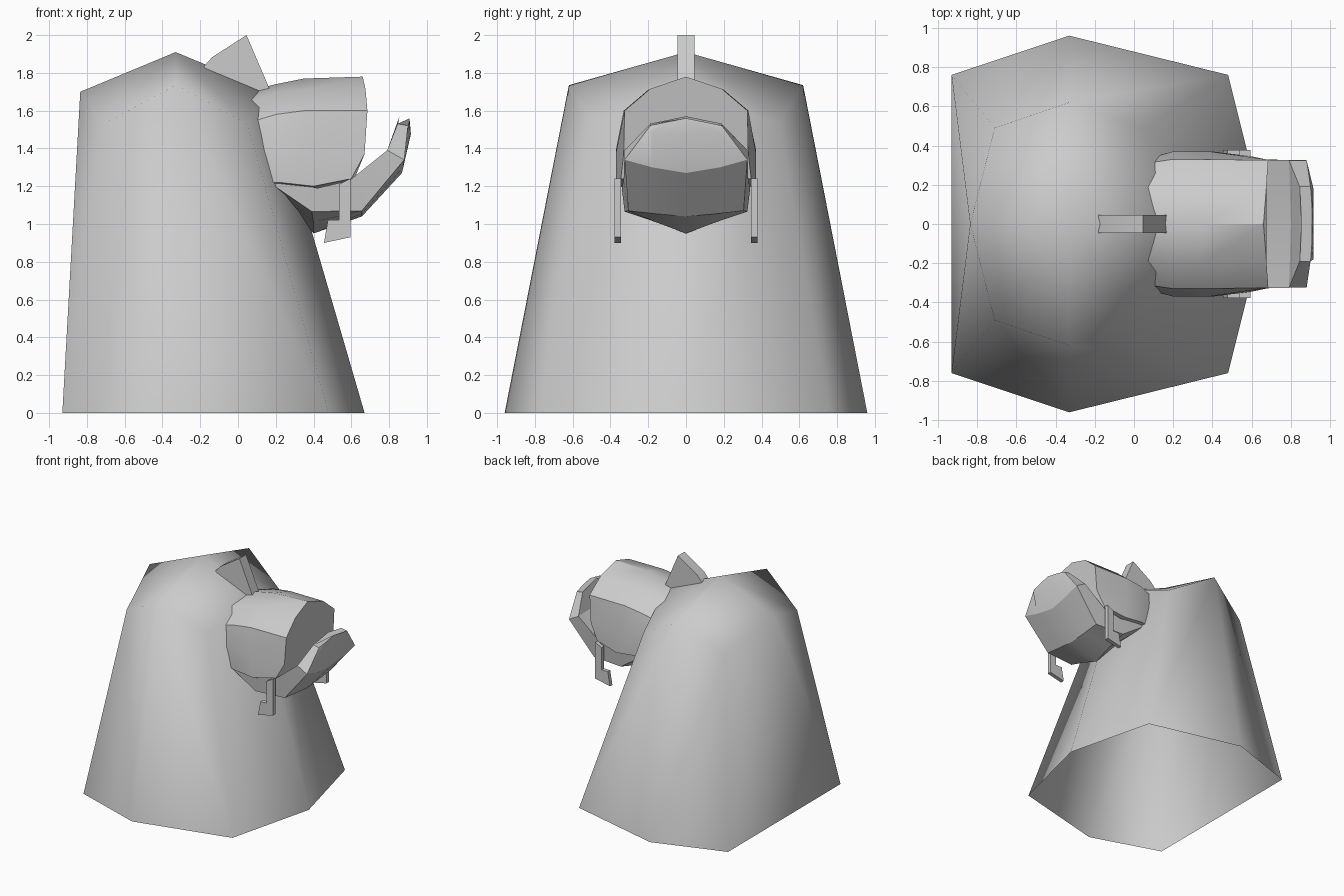
import bpy, bmesh, math

cube = bpy.data.objects.get("Cube")
if cube:
    bpy.data.objects.remove(cube, do_unlink=True)

grey = bpy.data.materials.new("plain grey")
grey.use_nodes = True
COLOUR = (0.6, 0.6, 0.6, 1)
grey.diffuse_color = COLOUR
grey.node_tree.nodes["Principled BSDF"].inputs["Base Color"].default_value = COLOUR


def finish(name, bm, angle):
    """Turn a bmesh into a named, smooth-shaded object."""
    bmesh.ops.recalc_face_normals(bm, faces=bm.faces)
    mesh = bpy.data.meshes.new(name)
    bm.to_mesh(mesh)
    bm.free()
    mesh.materials.append(grey)
    obj = bpy.data.objects.new(name, mesh)
    bpy.context.collection.objects.link(obj)
    bpy.ops.object.select_all(action='DESELECT')
    obj.select_set(True)
    bpy.context.view_layer.objects.active = obj
    bpy.ops.object.shade_smooth_by_angle(angle=math.radians(angle))
    return obj


def mirrored(half):
    """Complete a half section that starts and ends on the centre plane."""
    return half + [(x, -y, z) for x, y, z in reversed(half[1:-1])]


def loft(name, halves, angle=30):
    bm = bmesh.new()
    rings = [[bm.verts.new(p) for p in mirrored(h)] for h in halves]
    n = len(rings[0])
    for a, b in zip(rings, rings[1:]):
        for i in range(n):
            j = (i + 1) % n
            bm.faces.new((a[i], a[j], b[j], b[i]))
    bm.faces.new(rings[0])
    bm.faces.new(rings[-1])
    return finish(name, bm, angle)


def plate(name, outline, y0, y1):
    """Extrude an x-z outline sideways."""
    bm = bmesh.new()
    face = bm.faces.new([bm.verts.new((x, y0, z)) for x, z in outline])
    new = bmesh.ops.extrude_face_region(bm, geom=[face])["geom"]
    verts = [v for v in new if isinstance(v, bmesh.types.BMVert)]
    bmesh.ops.translate(bm, verts=verts, vec=(0, y1 - y0, 0))
    return finish(name, bm, 20)


# Hooded body: open seven-sided base rising to a faceted dome
bm = bmesh.new()
front = bm.verts.new((0.67, 0, 0))
back_top = bm.verts.new((-0.835, 0, 1.70))
front_top = bm.verts.new((0.175, 0, 1.70))
apex = bm.verts.new((-0.33, 0, 1.91))
for s in (1, -1):
    low = [front] + [bm.verts.new((x, s * y, 0)) for x, y in
                     ((0.48, 0.76), (-0.33, 0.96), (-0.93, 0.76))]
    top = [front_top] + [bm.verts.new((x, s * y, z)) for x, y, z in
                         ((0.05, 0.49, 1.53), (-0.33, 0.62, 1.735), (-0.71, 0.49, 1.53))]
    for i in range(3):
        bm.faces.new((low[i], low[i + 1], top[i + 1], top[i]))
        bm.faces.new((top[i], top[i + 1], apex))
    bm.faces.new((top[3], back_top, apex))
    bm.faces.new((low[3], back_top, top[3]))
    if s == 1:
        corner = low[3]
bm.faces.new((corner, low[3], back_top))
finish("body", bm, 180)

# Snout: barrel pushed into the body, with a slightly bulged end
loft("snout", [
    [(0, 0, 1.69), (0, 0.18, 1.64), (0, 0.30, 1.52), (0.05, 0.33, 1.38), (0.1, 0.33, 1.22), (0.1, 0, 1.15)],
    [(0.2, 0, 1.74), (0.2, 0.2, 1.69), (0.2, 0.33, 1.58), (0.2, 0.37, 1.40), (0.22, 0.37, 1.22), (0.2, 0, 1.15)],
    [(0.35, 0, 1.77), (0.35, 0.2, 1.71), (0.35, 0.33, 1.60), (0.38, 0.37, 1.38), (0.4, 0.37, 1.20), (0.4, 0, 1.15)],
    [(0.66, 0, 1.78), (0.675, 0.19, 1.715), (0.685, 0.325, 1.60), (0.67, 0.33, 1.37), (0.6, 0.345, 1.24), (0.6, 0, 1.2)],
], 35)

# Lower jaw: scoop curving up to a chamfered tip
loft("lower_jaw", [
    [(0.15, 0, 1.25), (0.15, 0.34, 1.25), (0.15, 0.34, 1.23), (0.15, 0.17, 1.22), (0.15, 0, 1.2)],
    [(0.42, 0, 1.2), (0.42, 0.34, 1.19), (0.39, 0.325, 1.066), (0.4, 0.16, 1.01), (0.4, 0, 0.95)],
    [(0.62, 0, 1.2), (0.59, 0.33, 1.23), (0.656, 0.305, 1.07), (0.656, 0.17, 1.055), (0.656, 0, 1.04)],
    [(0.8, 0, 1.39), (0.79, 0.325, 1.39), (0.88, 0.325, 1.34), (0.875, 0.18, 1.3), (0.868, 0, 1.27)],
    [(0.855, 0, 1.57), (0.845, 0.19, 1.53), (0.9, 0.19, 1.52), (0.915, 0.18, 1.48), (0.915, 0, 1.475)],
    [(0.855, 0, 1.57), (0.848, 0.19, 1.531), (0.9, 0.19, 1.521), (0.907, 0.1, 1.54), (0.908, 0, 1.56)],
], 25)

# Hooked side straps
strap = ((0.535, 1.21), (0.595, 1.24), (0.595, 0.93), (0.455, 0.90), (0.476, 1.02), (0.535, 1.02))
for side, s in (("left", 1), ("right", -1)):
    plate(side + "_strap", strap, s * 0.345, s * 0.378)

# Crest fin on the dome
plate("crest", ((-0.18, 1.835), (-0.137, 1.883), (0.045, 2.0), (0.165, 1.72), (0.1, 1.65), (-0.15, 1.75)),
      -0.045, 0.045)
